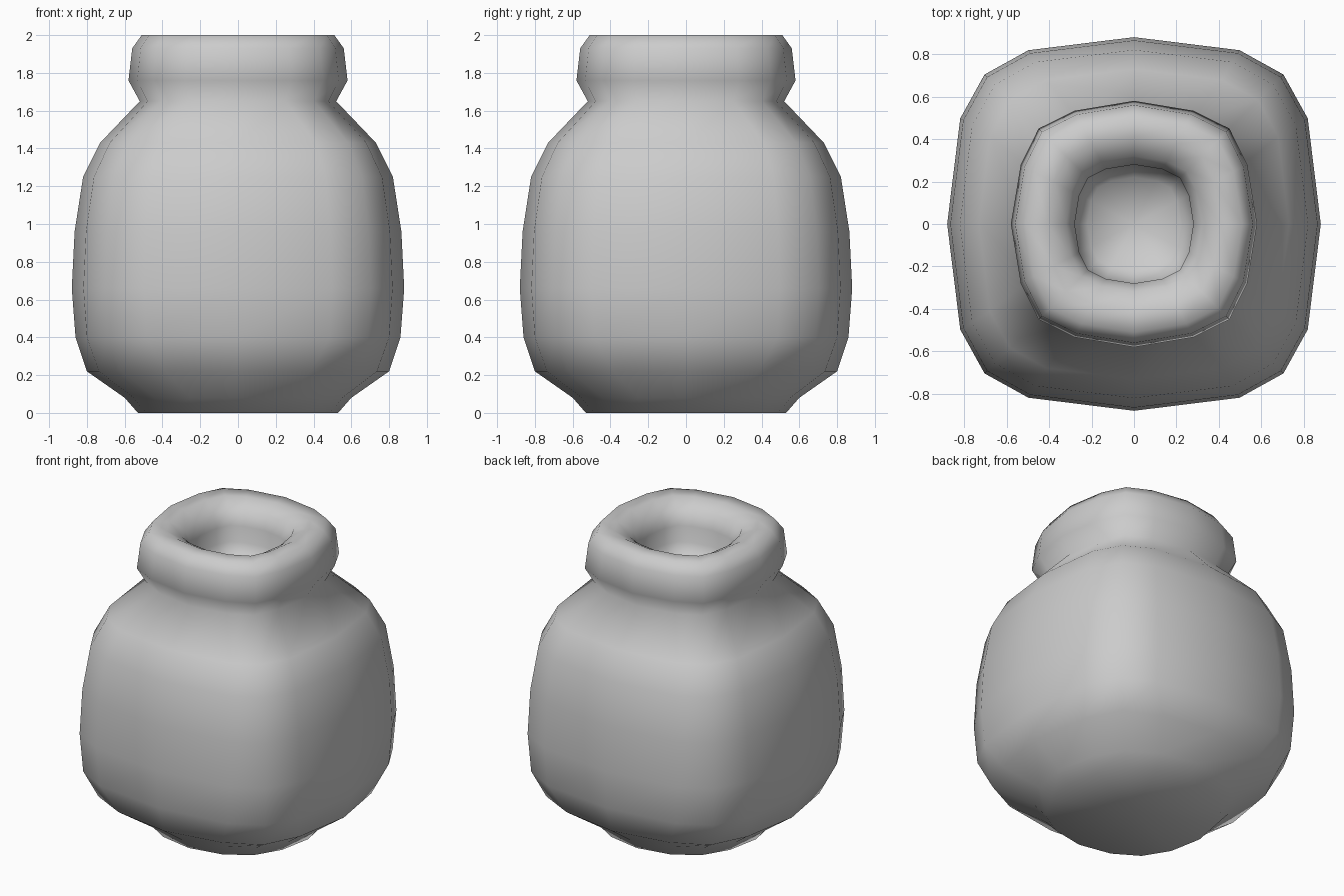
import bpy, bmesh

cube = bpy.data.objects.get("Cube")
if cube:
    bpy.data.objects.remove(cube, do_unlink=True)

# Single clay grey
clay = bpy.data.materials.new("grey_clay")
clay.use_nodes = True
grey = (0.6, 0.6, 0.6, 1)
clay.diffuse_color = grey
clay.node_tree.nodes["Principled BSDF"].inputs["Base Color"].default_value = grey

BODY = ((0.93, 0.565), (0.80, 0.80))     # squarer section
RIM = ((0.92, 0.483), (0.775, 0.775))    # rounder section
ROUND = ((0.92, 0.42), (0.73, 0.73))     # almost circular section

# Profile from foot, up the body, over the lip and down into the mouth
PROFILE = [
    (0.53, 0.0, ROUND), (0.60, 0.08, ROUND), (0.80, 0.22, RIM),
    (0.86, 0.40, BODY), (0.88, 0.66, BODY), (0.865, 0.96, BODY),
    (0.82, 1.25, BODY), (0.73, 1.43, BODY), (0.52, 1.65, RIM),
    (0.58, 1.76, RIM), (0.56, 1.93, RIM), (0.51, 2.0, RIM),
    (0.41, 2.0, RIM), (0.32, 1.95, RIM), (0.28, 1.86, RIM),
    (0.28, 1.75, RIM), (0.22, 1.66, RIM),
]


def section(radius, shape):
    """Sixteen-sided rounded square made by turning one quarter."""
    (a, b), (c, d) = shape
    points = []
    quarter = [(1, 0), (a, b), (c, d), (b, a)]
    for _ in range(4):
        points += [(x * radius, y * radius) for x, y in quarter]
        quarter = [(-y, x) for x, y in quarter]
    return points


bm = bmesh.new()
rings = [[bm.verts.new((x, y, z)) for x, y in section(r, shape)]
         for r, z, shape in PROFILE]

# Skin between neighbouring rings
for low, high in zip(rings, rings[1:]):
    for i in range(len(low)):
        j = (i + 1) % len(low)
        bm.faces.new((low[i], low[j], high[j], high[i]))

# Close the underside and the floor of the mouth
for ring, z in ((rings[0], 0.0), (rings[-1], 1.62)):
    centre = bm.verts.new((0, 0, z))
    for i in range(len(ring)):
        bm.faces.new((ring[i], ring[(i + 1) % len(ring)], centre))

bmesh.ops.recalc_face_normals(bm, faces=bm.faces)
mesh = bpy.data.meshes.new("jar")
bm.to_mesh(mesh)
bm.free()
mesh.materials.append(clay)
mesh.shade_smooth()
jar = bpy.data.objects.new("jar", mesh)
bpy.context.collection.objects.link(jar)
